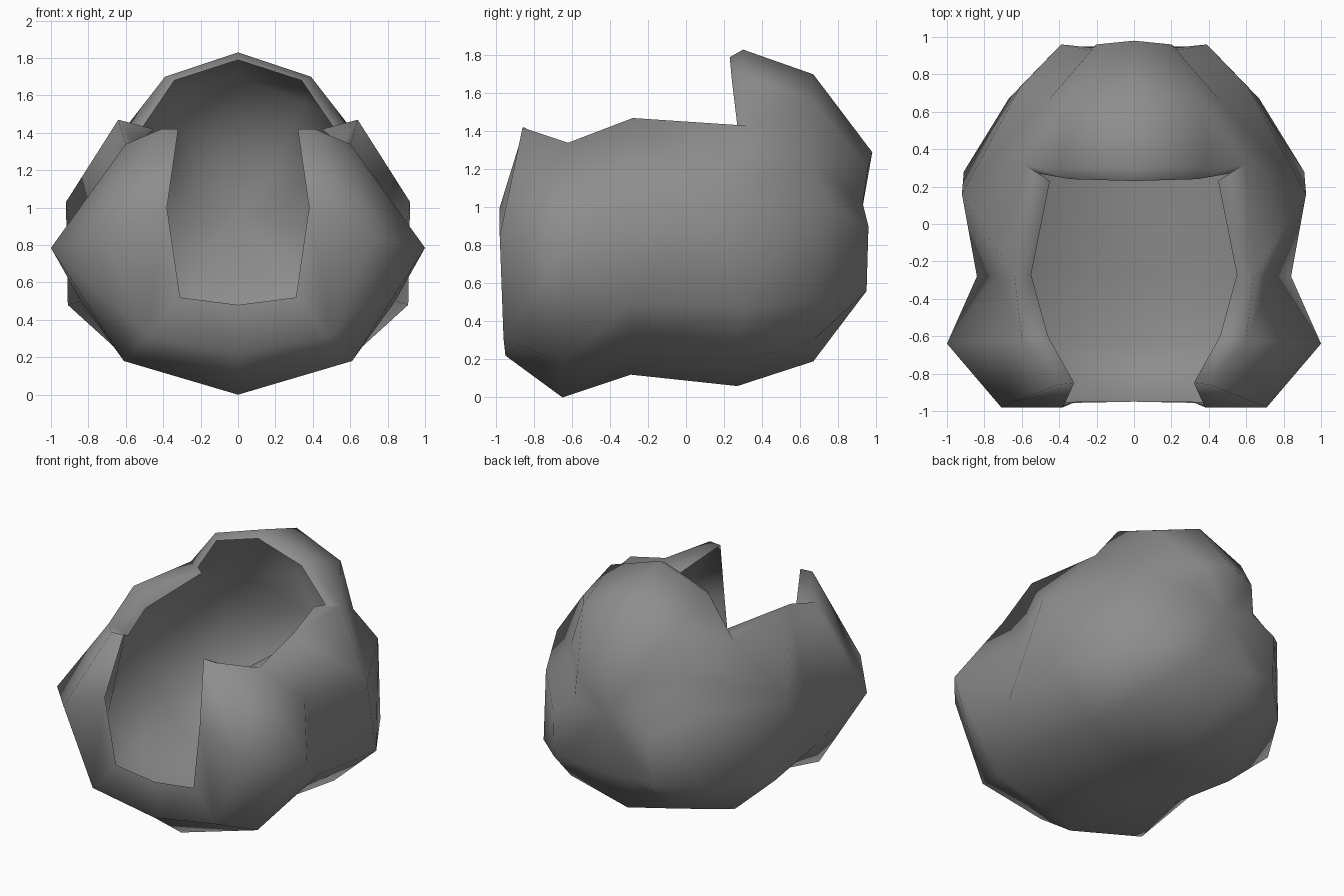
import bpy, bmesh

if "Cube" in bpy.data.objects:
    bpy.data.objects.remove(bpy.data.objects["Cube"])

grey = bpy.data.materials.new("stone_grey")
grey.diffuse_color = (0.27, 0.27, 0.27, 1)
grey.use_nodes = True
grey.node_tree.nodes["Principled BSDF"].inputs["Base Color"].default_value = grey.diffuse_color

# Half cross-sections from front to back; each runs bottom centre -> side -> top
front = [(0, -.95, .22), (.49, -.96, .31), (.71, -.98, .85), (.41, -.86, 1.42)]
cheek = [(0, -.65, 0), (.61, -.65, .18), (1, -.64, .785), (.6, -.62, 1.34)]
waist = [(0, -.29, .12), (.58, -.28, .26), (.84, -.28, .5), (.73, -.28, 1.0), (.64, -.28, 1.47)]
middle = [(0, .27, .06), (.58, .27, .18), (.91, .28, .48), (.92, .16, 1.03), (.6, .32, 1.43),
          (.39, .30, 1.70), (0, .30, 1.83)]
rear = [(0, .67, .19), (.45, .67, .30), (.67, .67, .50), (.61, .73, 1.04), (.46, .66, 1.24),
        (.36, .66, 1.56), (0, .67, 1.70)]
back = [(0, .95, .56), (.2, .95, .56), (.39, .95, .56), (.39, .96, .90), (.24, .93, 1.02),
        (.2, .96, 1.22), (0, .98, 1.29)]
# Inner edge of the opening, front slot to the hood, and the hood lip
rim = [(0, -.95, .48), (.31, -.95, .52), (.38, -.98, 1.0), (.32, -.85, 1.42),
       (.46, -.6, 1.28), (.55, -.27, 1.33), (.45, .23, 1.42)]
lip = [(.51, .27, 1.43), (.34, .24, 1.68), (0, .23, 1.79)]

bm = bmesh.new()
A, B, W, M, R, K, rim, lip = [[bm.verts.new(p) for p in ring]
                              for ring in (front, cheek, waist, middle, rear, back, rim, lip)]
face = lambda *v: bm.faces.new(v)

# Outer shell walls
for a, b in ((A, B), (M, R), (R, K)):
    for i in range(len(a) - 1):
        face(a[i], b[i], b[i + 1], a[i + 1])
for i in range(3):
    face(W[i], M[i], M[i + 1], W[i + 1])
face(W[3], M[3], W[4])
face(W[4], M[3], M[4])

# Pinched waist behind the cheek point
face(B[0], W[0], W[1], B[1])
face(B[1], W[1], W[2])
face(B[1], W[2], B[2])
face(B[2], W[2], W[3])
face(B[2], W[3], B[3])
face(B[3], W[3], W[4])

# Back cap with a shallow dent
dent = bm.verts.new((0, .92, .95))
for i in range(6):
    face(K[i], dent, K[i + 1])

# Front panel around the slot
for i in range(3):
    face(A[i], A[i + 1], rim[i + 1], rim[i])

# Turned-in edge along the cheeks and sides
tops = [A[3], B[3], W[4], M[4]]
for i in range(3):
    face(tops[i], tops[i + 1], rim[i + 4], rim[i + 3])

# Hood lip
face(M[4], lip[0], rim[6])
for i in range(2):
    face(M[4 + i], M[5 + i], lip[i + 1], lip[i])

for f in bm.faces:
    f.smooth = True
mesh = bpy.data.meshes.new("hooded_shell")
bm.to_mesh(mesh)
bm.free()
mesh.materials.append(grey)
shell = bpy.data.objects.new("hooded_shell", mesh)
bpy.context.collection.objects.link(shell)

# Mirror the half shell across x
mirror = shell.modifiers.new("mirror", 'MIRROR')
mirror.use_axis[0] = True
mirror.merge_threshold = 0.002
